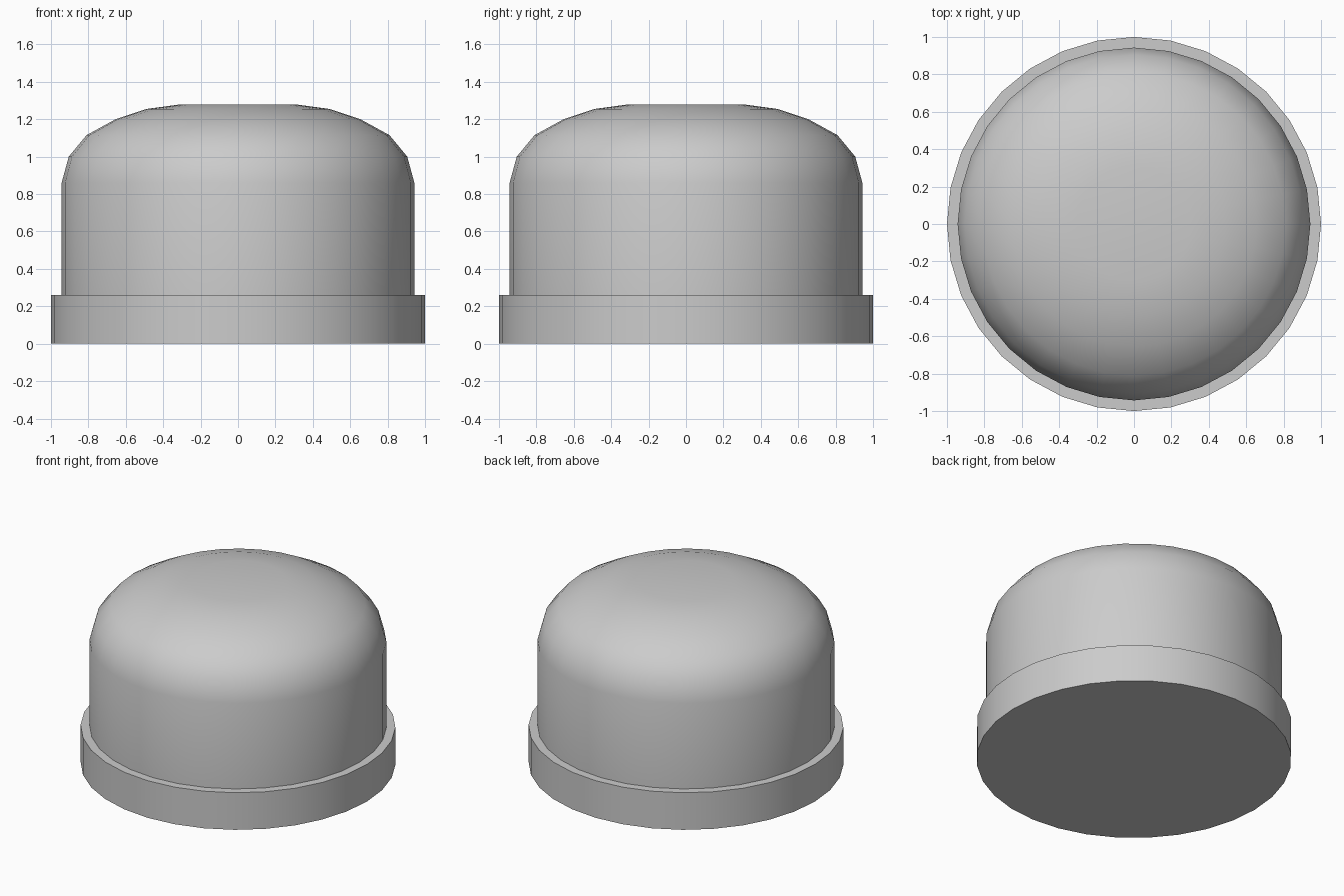
import bpy, bmesh
from math import cos, sin, radians, tau

if "Cube" in bpy.data.objects:
    bpy.data.objects.remove(bpy.data.objects["Cube"])

SIDES = 32


def lathe(name, profile):
    """Revolve (radius, z) points around z, capping both ends."""
    bm = bmesh.new()
    rings = [[bm.verts.new((r * cos(tau * i / SIDES), r * sin(tau * i / SIDES), z))
              for i in range(SIDES)] for r, z in profile]
    for low, high in zip(rings, rings[1:]):
        for i in range(SIDES):
            j = (i + 1) % SIDES
            bm.faces.new((low[i], low[j], high[j], high[i]))
    bm.faces.new(rings[0][::-1])
    bm.faces.new(rings[-1])
    mesh = bpy.data.meshes.new(name)
    bm.to_mesh(mesh)
    bm.free()
    obj = bpy.data.objects.new(name, mesh)
    bpy.context.collection.objects.link(obj)
    bpy.ops.object.select_all(action='DESELECT')
    obj.select_set(True)
    bpy.context.view_layer.objects.active = obj
    bpy.ops.object.shade_smooth_by_angle(angle=radians(30))
    return obj


# Wide collar at the bottom
lathe("base_collar", [(1.0, 0.0), (1.0, 0.26)])

# Straight body with a rounded top
lathe("domed_body", [(0.943, 0.26), (0.943, 0.86), (0.905, 1.0), (0.81, 1.115),
                     (0.655, 1.2), (0.49, 1.255), (0.305, 1.28)])
